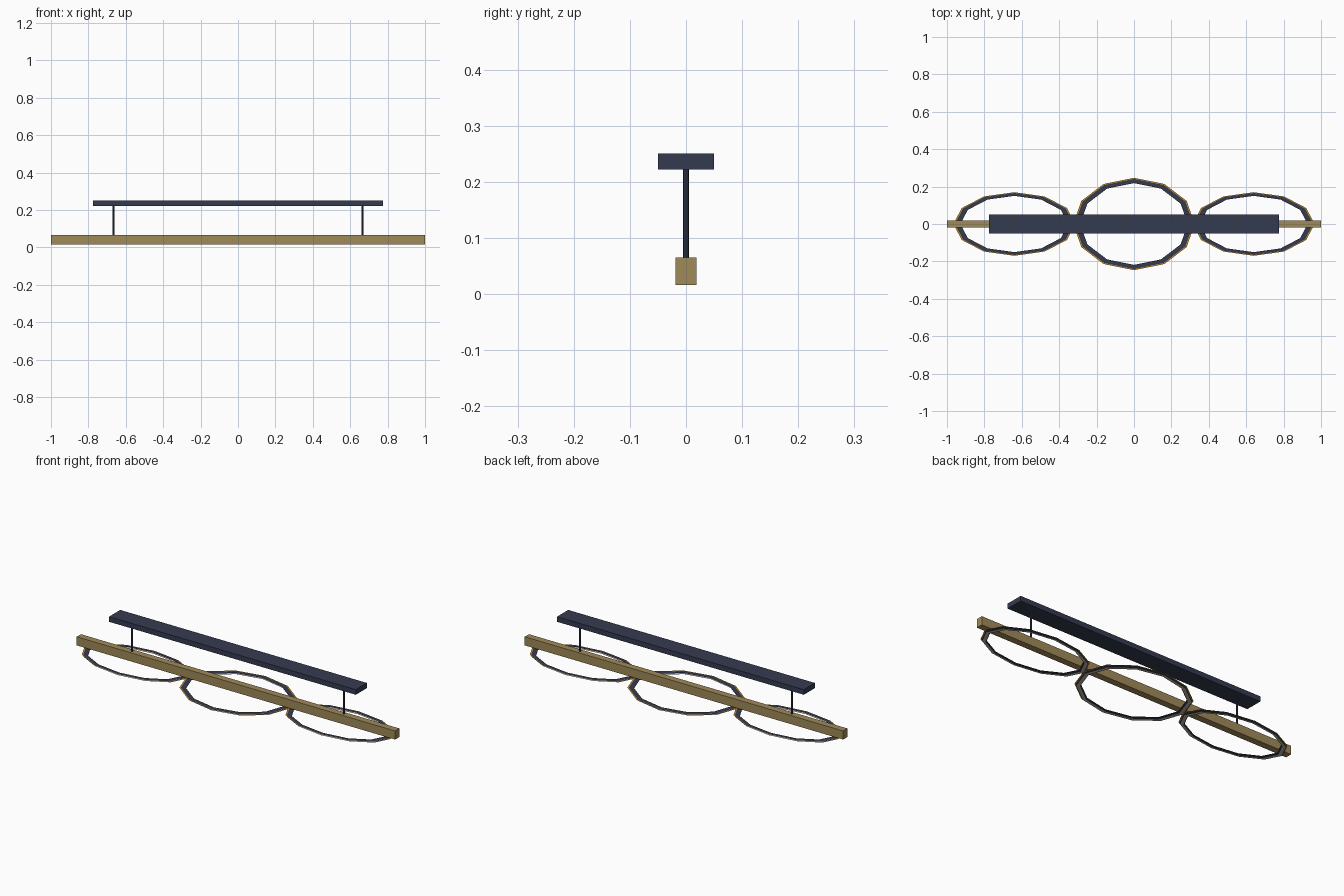
import bpy, bmesh
from math import cos, sin, tau

if "Cube" in bpy.data.objects:
    bpy.data.objects.remove(bpy.data.objects["Cube"], do_unlink=True)


def material(name, rgb):
    m = bpy.data.materials.new(name)
    m.use_nodes = True
    m.diffuse_color = (*rgb, 1)
    m.node_tree.nodes["Principled BSDF"].inputs["Base Color"].default_value = (*rgb, 1)
    return m


navy = material("dark navy metal", (0.036, 0.043, 0.08))
wood = material("pale wood", (0.35, 0.255, 0.1))
gold = material("gold trim", (0.58, 0.27, 0.02))
diffuser = material("warm grey diffuser", (0.5, 0.46, 0.42))


def finish(name, bm, mat):
    mesh = bpy.data.meshes.new(name)
    bm.to_mesh(mesh)
    bm.free()
    mesh.materials.append(mat)
    obj = bpy.data.objects.new(name, mesh)
    bpy.context.collection.objects.link(obj)
    return obj


def box(name, size, z, mat):
    bm = bmesh.new()
    bmesh.ops.create_cube(bm, size=1)
    bmesh.ops.scale(bm, vec=size, verts=bm.verts)
    bmesh.ops.translate(bm, vec=(0, 0, z), verts=bm.verts)
    return finish(name, bm, mat)


def wire(name, x, bottom, top):
    bm = bmesh.new()
    bmesh.ops.create_cone(bm, cap_ends=True, segments=8, radius1=0.005,
                          radius2=0.005, depth=top - bottom)
    bmesh.ops.translate(bm, vec=(x, 0, (top + bottom) / 2), verts=bm.verts)
    return finish(name, bm, navy)


def flat_ring(name, x, rx, ry, outer, inner, z, mat, up=True, sides=12):
    """Flat twelve-sided oval band between two scaled outlines."""
    bm = bmesh.new()
    loops = []
    for s in (outer, inner):
        loops.append([bm.verts.new((x + rx * s * cos(tau * i / sides),
                                    ry * s * sin(tau * i / sides), z))
                      for i in range(sides)])
    a, b = loops
    for i in range(sides):
        j = (i + 1) % sides
        quad = (a[i], a[j], b[j], b[i])
        bm.faces.new(quad if up else quad[::-1])
    return finish(name, bm, mat)


# Ceiling plate and wooden beam
box("ceiling_plate", (1.55, 0.1, 0.029), 0.2365, navy)
box("wooden_beam", (2, 0.038, 0.049), 0.0405, wood)

# Suspension wires
for side, x in (("left", 0.665), ("right", -0.665)):
    wire(side + "_wire", x, 0.06, 0.225)

# Three oval light rings: navy frame, gold rim, diffuser underneath
for side, x, ry in (("left", 0.64, 0.17), ("middle", 0, 0.247), ("right", -0.64, 0.17)):
    flat_ring(side + "_ring_frame", x, 0.325, ry, 0.975, 0.885, 0.008, navy)
    flat_ring(side + "_ring_rim", x, 0.325, ry, 1.0, 0.975, 0.008, gold)
    flat_ring(side + "_ring_diffuser", x, 0.325, ry, 0.975, 0.9, 0, diffuser, up=False)
